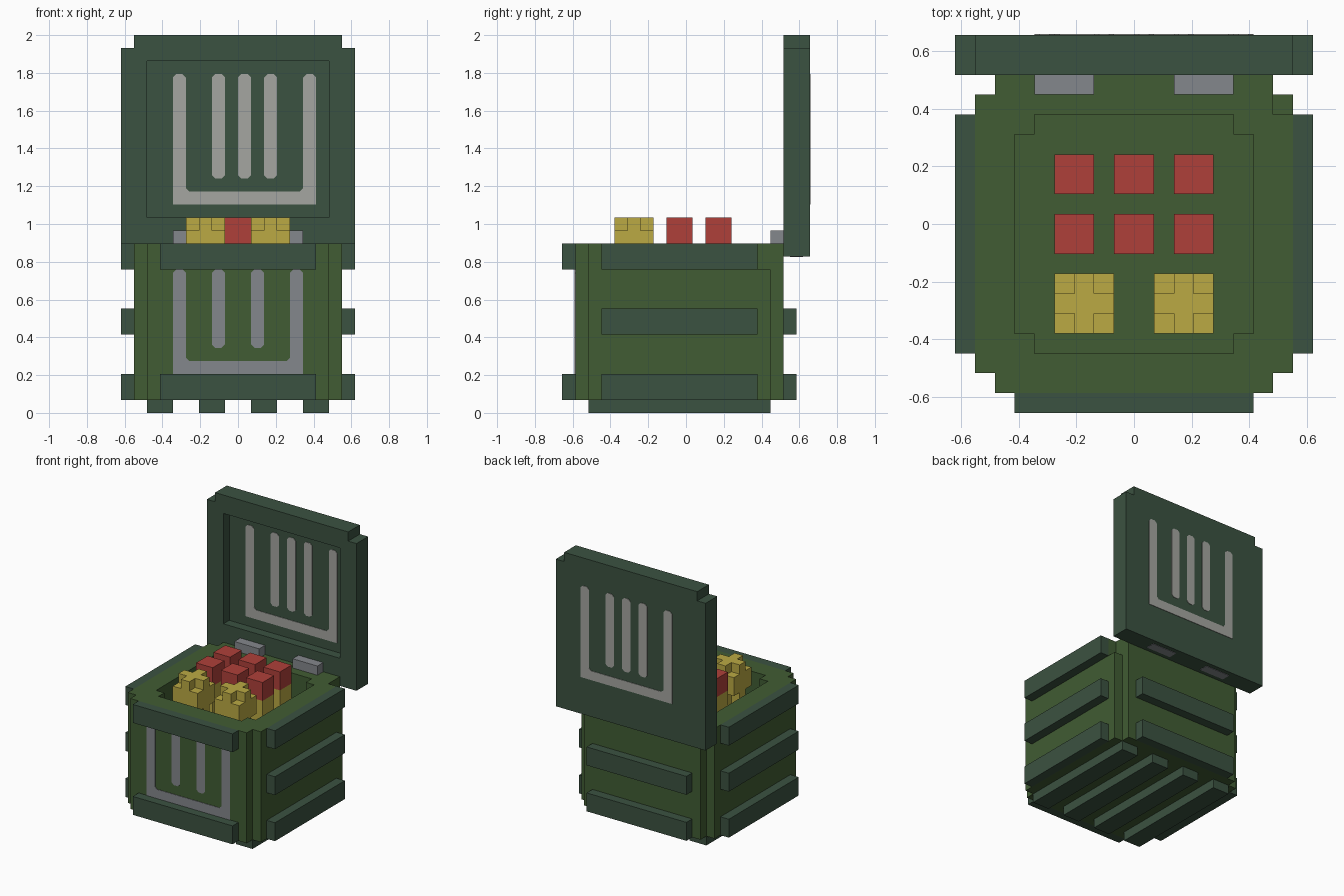
import bpy, bmesh
from mathutils import Vector

if "Cube" in bpy.data.objects:
    bpy.data.objects.remove(bpy.data.objects["Cube"], do_unlink=True)

U = 2 / 29          # one grid cell; all sizes below are in cells
T = 0.05            # thickness of painted plates, in cells


def material(name, rgb):
    def linear(c):
        c /= 255
        return c / 12.92 if c <= 0.04045 else ((c + 0.055) / 1.055) ** 2.4
    col = (*[linear(c) for c in rgb], 1)
    m = bpy.data.materials.new(name)
    m.use_nodes = True
    m.diffuse_color = col
    bsdf = m.node_tree.nodes["Principled BSDF"]
    bsdf.inputs["Base Color"].default_value = col
    bsdf.inputs["Roughness"].default_value = 0.9
    return m


GREEN = material("crate green", (65, 92, 51))
DARK = material("dark green", (59, 82, 65))
RED = material("red", (175, 64, 58))
YELLOW = material("brass yellow", (187, 170, 68))
GREY = material("steel grey", (132, 135, 140))
LIGHT = material("light grey", (165, 166, 161))


def finish(name, bm, mat):
    mesh = bpy.data.meshes.new(name)
    bmesh.ops.recalc_face_normals(bm, faces=bm.faces)
    bm.to_mesh(mesh)
    bm.free()
    mesh.materials.append(mat)
    obj = bpy.data.objects.new(name, mesh)
    bpy.context.collection.objects.link(obj)
    return obj


def shell(name, loops, mat):
    """Skin a row of matching point loops and cap both ends."""
    bm = bmesh.new()
    rows = [[bm.verts.new(Vector(p) * U) for p in loop] for loop in loops]
    n = len(rows[0])
    for a, b in zip(rows, rows[1:]):
        for i in range(n):
            j = (i + 1) % n
            bm.faces.new((a[i], a[j], b[j], b[i]))
    bm.faces.new(rows[0])
    bm.faces.new(rows[-1])
    bmesh.ops.remove_doubles(bm, verts=bm.verts, dist=1e-5)
    flat = [f for f in bm.faces if f.calc_area() < 1e-8]
    bmesh.ops.delete(bm, geom=flat, context='FACES')
    return finish(name, bm, mat)


def box(name, x, y, z, mat):
    """Box from (low, high) pairs."""
    base = [(x[0], y[0]), (x[1], y[0]), (x[1], y[1]), (x[0], y[1])]
    return shell(name, [[(*p, h) for p in base] for h in z], mat)


def plate(name, points, y, mat):
    """Thin upright plate from an x-z outline, its front at y - T."""
    return shell(name, [[(px, d, pz) for px, pz in points] for d in (y - T, y)], mat)


def notched(x, y0, y1):
    """Rectangle with a one-cell step cut from each corner."""
    return [(-x + 1, y0), (x - 1, y0), (x - 1, y0 + 1), (x, y0 + 1),
            (x, y1 - 1), (x - 1, y1 - 1), (x - 1, y1), (-x + 1, y1),
            (-x + 1, y1 - 1), (-x, y1 - 1), (-x, y0 + 1), (-x + 1, y0 + 1)]


def at(points, z):
    return [(*p, z) for p in points]


# Open crate body, with one rear corner cut back near the rim
FLOOR = 6
outer = notched(8, -8.5, 7.5)
rim = list(outer)
rim[4], rim[5] = (8, 5.5), (7, 5.5)
inner = notched(6, -6.5, 5.5)
shell("crate_body", [at(outer, 1), at(outer, 11), at(rim, 11), at(rim, 13),
                     at(inner, 13), at(inner, FLOOR)], GREEN)

# Rails around the crate
for label, z in (("lower", 1), ("middle", 6), ("upper", 11)):
    for side, x in (("left", (8, 9)), ("right", (-9, -8))):
        box(f"{side}_{label}_rail", x, (-6.5, 5.5), (z, z + 2), DARK)
    if label != "middle":
        box(f"front_{label}_rail", (-6, 6), (-9.5, -8.5), (z, z + 2), DARK)
    if label != "upper":
        box(f"back_{label}_rail", (-6, 6), (7.5, 8.5), (z, z + 2), DARK)

# Skids under the crate
for i, x in enumerate((-7, -3, 1, 5)):
    box(f"skid_{i + 1}", (x, x + 2), (-7.5, 6.5), (0, 1), DARK)

# Raised lid with a recessed inner panel
lid = [(-9, 12), (9, 12), (9, 28), (8, 28), (8, 29), (-8, 29), (-8, 28), (-9, 28)]
panel = [(-7, 15), (7, 15)] + [(7, 27)] * 3 + [(-7, 27)] * 3
shell("lid", [[(x, y, z) for x, z in pts] for pts, y in
              ((lid, 9.5), (lid, 7.5), (panel, 7.5), (panel, 8.5))], DARK)

# Hinges and their plates under the lid
for side, x in (("left", (2, 5)), ("right", (-5, -2))):
    box(f"{side}_hinge", x, (6.5, 7.5), (13, 14), GREY)
    box(f"{side}_hinge_plate", x, (8, 9), (12 - T, 12), GREY)


# Painted stripes: a bracket with upright bars inside it
def stripes(name, x0, x1, z0, z1, bars, y, mat):
    c = 0.25
    right = [(x1, z0), (x1, z1 - c), (x1 - c, z1), (x1 - 1 + c, z1),
             (x1 - 1, z1 - c), (x1 - 1, z0 + 1 + c), (x1 - 1 - c, z0 + 1)]
    left = [(x0 + x1 - x, z) for x, z in reversed(right)]
    plate(f"{name}_bracket", right + left, y, mat)
    for i, b in enumerate(bars):
        lo = z0 + 2
        plate(f"{name}_bar_{i + 1}",
              [(b + c, lo), (b + 1 - c, lo), (b + 1, lo + c), (b + 1, z1 - c),
               (b + 1 - c, z1), (b + c, z1), (b, z1 - c), (b, lo + c)], y, mat)


stripes("front_stripe", -5, 5, 3, 11, (-2, 1), -8.5, GREY)
stripes("lid_inner_stripe", -5, 6, 16, 26, (-2, 0, 2), 8.5, LIGHT)
stripes("lid_outer_stripe", -5, 6, 16, 26, (-2, 0, 2), 9.5 + T, LIGHT)

# Red-tipped square rods standing in the crate
for r, y in enumerate((-1.5, 1.5)):
    for c, x in enumerate((-4, -1, 2)):
        box(f"rod_{r}{c}_stem", (x, x + 2), (y, y + 2), (FLOOR, 13), YELLOW)
        box(f"rod_{r}{c}_tip", (x, x + 2), (y, y + 2), (13, 15), RED)

# Knobbly yellow blocks: a stepped cross over a square tier
for side, x in (("left", 1), ("right", -4)):
    y = -5.5
    square = [(x + 1.5 + px, y + 1.5 + py) for px, py in notched(1.5, -1.5, 1.5)]
    full = [(x, y), (x + 3, y), (x + 3, y + 3), (x, y + 3)]
    shell(f"{side}_block_cross", [at(square, 14), at(square, 15)], YELLOW)
    shell(f"{side}_block_tier", [at(full, 12), at(full, 14)], YELLOW)
    shell(f"{side}_block_stem", [at(square, FLOOR), at(square, 12)], YELLOW)
